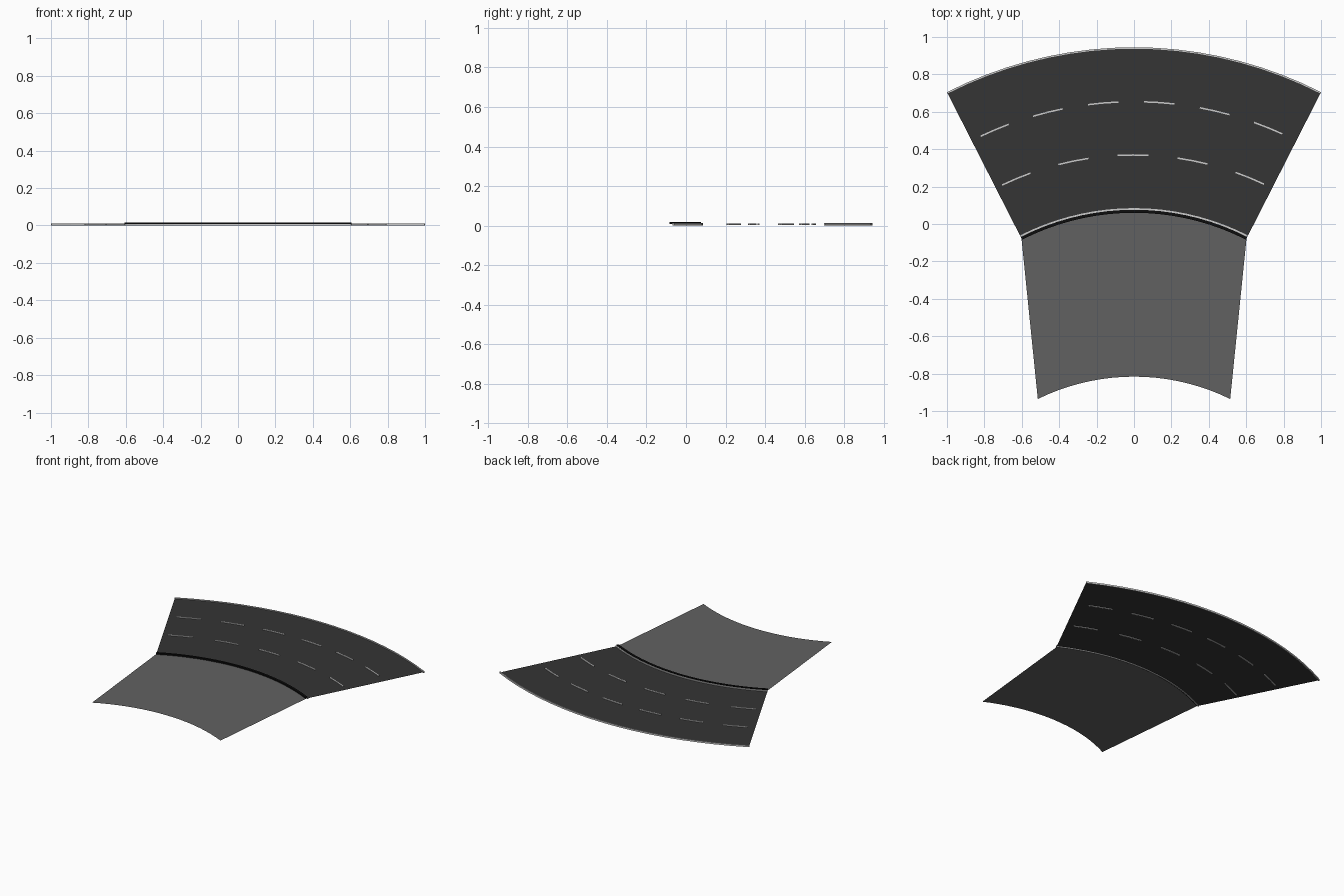
import bpy, bmesh
from math import sin, cos, radians

if "Cube" in bpy.data.objects:
    bpy.data.objects.remove(bpy.data.objects["Cube"])

CY = -1.258          # centre of the road bend
HALF = 27.0          # half of the bend angle in degrees


def material(name, v):
    m = bpy.data.materials.new(name)
    m.diffuse_color = (v, v, v, 1)
    m.use_nodes = True
    m.node_tree.nodes["Principled BSDF"].inputs["Base Color"].default_value = m.diffuse_color
    return m


ASPHALT = material("asphalt", 0.035)
PAVING = material("paving", 0.12)
PAINT = material("paint", 0.6)
KERB = material("kerb_black", 0.004)


def arc(r, a0, a1, n, cy=CY):
    angles = [radians(a0 + (a1 - a0) * i / n) for i in range(n + 1)]
    return [(r * sin(a), cy + r * cos(a)) for a in angles]


def strips(name, pairs, z0, z1, mat):
    """Strips between inner and outer curves; flat sheets when z0 == z1."""
    bm = bmesh.new()
    for inner, outer in pairs:
        a = [bm.verts.new((x, y, z0)) for x, y in inner]
        b = [bm.verts.new((x, y, z0)) for x, y in outer]
        faces = [bm.faces.new((a[i], a[i + 1], b[i + 1], b[i])) for i in range(len(a) - 1)]
        if z1 > z0:
            geo = bmesh.ops.extrude_face_region(bm, geom=faces, use_keep_orig=True)
            for v in geo["geom"]:
                if isinstance(v, bmesh.types.BMVert):
                    v.co.z = z1
            bmesh.ops.recalc_face_normals(bm, faces=bm.faces)
    mesh = bpy.data.meshes.new(name)
    bm.to_mesh(mesh)
    bm.free()
    mesh.materials.append(mat)
    ob = bpy.data.objects.new(name, mesh)
    bpy.context.collection.objects.link(ob)


def band(r0, r1, a0=-HALF, a1=HALF, n=18):
    return arc(r0, a0, a1, n), arc(r1, a0, a1, n)


# Curved road surface and the paved area inside the bend
strips("road_surface", [band(1.33, 2.2)], 0.006, 0.006, ASPHALT)
strips("paved_area", [(arc(1.165, -26.2, 26.2, 18, -1.981), arc(1.325, -HALF, HALF, 18))],
       0.006, 0.006, PAVING)

# Continuous painted edge lines
strips("edge_lines", [band(1.334, 1.343), band(2.195, 2.203)], 0.0, 0.012, PAINT)

# Dark kerb between road and paving
strips("kerb", [band(1.318, 1.334)], 0.007, 0.017, KERB)

# Dashed lane lines
for name, r, first, step, length, count in (
        ("outer_lane_dashes", 1.912, -25.4, 9.0, 4.9, 6),
        ("inner_lane_dashes", 1.627, -25.7, 11.3, 5.8, 5)):
    strips(name, [band(r - 0.004, r + 0.004, first + i * step, first + i * step + length, 2)
                  for i in range(count)], 0.002, 0.010, PAINT)
